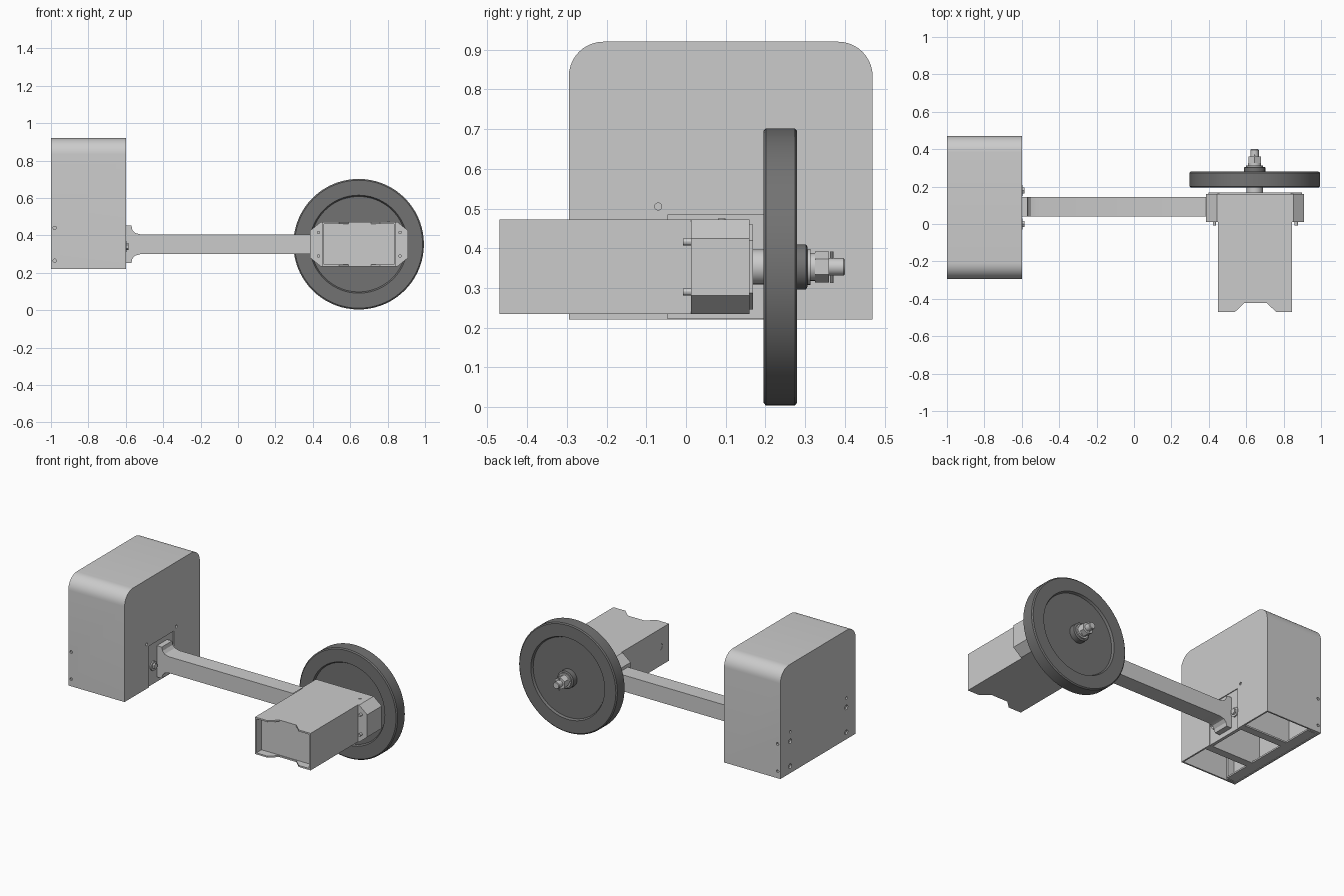
import bpy, bmesh, math
from mathutils import Vector

if "Cube" in bpy.data.objects:
    bpy.data.objects.remove(bpy.data.objects["Cube"])

dark = bpy.data.materials.new("dark_rubber")
dark.diffuse_color = (0.17, 0.17, 0.17, 1)
dark.use_nodes = True
dark.node_tree.nodes["Principled BSDF"].inputs["Base Color"].default_value = dark.diffuse_color


def to3(axis, u, v, w):
    return {"x": (w, u, v), "y": (u, w, v), "z": (u, v, w)}[axis]


def prism(name, pts, axis, a, b, mat=None):
    """Extrude a closed 2D outline along an axis from a to b."""
    bm = bmesh.new()
    face = bm.faces.new([bm.verts.new(to3(axis, u, v, a)) for u, v in pts])
    new = bmesh.ops.extrude_face_region(bm, geom=[face])["geom"]
    shift = Vector(to3(axis, 0, 0, b - a))
    bmesh.ops.translate(bm, vec=shift, verts=[g for g in new if isinstance(g, bmesh.types.BMVert)])
    return finish(name, bm, mat)


def finish(name, bm, mat=None, smooth=True):
    bmesh.ops.recalc_face_normals(bm, faces=bm.faces)
    me = bpy.data.meshes.new(name)
    bm.to_mesh(me)
    bm.free()
    ob = bpy.data.objects.new(name, me)
    bpy.context.collection.objects.link(ob)
    if mat:
        me.materials.append(mat)
    if smooth:
        shade(ob)
    return ob


def shade(ob):
    bpy.ops.object.select_all(action="DESELECT")
    ob.select_set(True)
    bpy.context.view_layer.objects.active = ob
    bpy.ops.object.shade_smooth_by_angle(angle=math.radians(25))


def box(name, x0, x1, y0, y1, z0, z1):
    return prism(name, [(x0, y0), (x1, y0), (x1, y1), (x0, y1)], "z", z0, z1)


def circle(u, v, r, n):
    return [(u + r * math.cos(2 * math.pi * (i + .5) / n), v + r * math.sin(2 * math.pi * (i + .5) / n)) for i in range(n)]


def lathe(name, profile, cx, cz, mat=None, n=72):
    """Revolve a closed (radius, y) profile around the axle; zero radii close the ends."""
    bm = bmesh.new()
    vs = [bm.verts.new((cx + r, y, cz)) for r, y in profile]
    es = [bm.edges.new(p) for p in zip(vs, vs[1:])]
    bmesh.ops.spin(bm, geom=vs + es, cent=(cx, 0, cz), axis=(0, 1, 0), angle=2 * math.pi, steps=n)
    bmesh.ops.remove_doubles(bm, verts=bm.verts, dist=1e-4)
    return finish(name, bm, mat)


def cut(ob, cutters):
    for c in cutters:
        m = ob.modifiers.new("cut", "BOOLEAN")
        m.object, m.operation, m.solver = c, "DIFFERENCE", "EXACT"
        bpy.context.view_layer.objects.active = ob
        bpy.ops.object.modifier_apply(modifier=m.name)
        bpy.data.objects.remove(c)
    shade(ob)


def arch(y0, y1, z0, z1, r, n=10):
    """Box outline with two rounded upper corners."""
    pts = [(y0, z0), (y1, z0)]
    for cy, start in ((y1 - r, 0), (y0 + r, 90)):
        for i in range(n + 1):
            t = math.radians(start + 90 * i / n)
            pts.append((cy + r * math.cos(t), z1 - r + r * math.sin(t)))
    return pts


# Sheet-metal housing: hollow, open underneath, notched for the arm
housing = prism("housing_cover", arch(-.295, .47, .22, .92, .087), "x", -1, -.6)
holes = [prism("cutter", arch(-.285, .46, .1, .91, .077), "x", -.99, -.61),
         box("cutter", -.65, -.55, -.045, .205, .1, .485)]
for y in (.37, -.2):
    for z, r in ((.265, .015), (.425, .015), (.485, .008)):
        holes.append(prism("cutter", circle(y, z, r, 20), "x", -1.05, -.95))
for z in (.265, .44):
    for a, b in ((-.35, -.27), (.44, .52)):
        holes.append(prism("cutter", circle(-.98, z, .009, 16), "y", a, b))
for y in (-.07, .23):
    holes.append(prism("cutter", circle(y, .505, .009, 16), "x", -.65, -.55))
cut(housing, holes)

# Mounting bracket inside the housing
box("bracket_back_plate", -.989, -.975, -.284, .459, .222, .485)
for side, y0, y1 in (("front", -.284, -.274), ("back", .449, .459)):
    box("bracket_flange_" + side, -.975, -.93, y0, y1, .222, .485)
for side, y, s in (("front", -.045, -1), ("back", .205, 1)):
    box("bracket_wall_" + side, -.975, -.612, *sorted((y, y + s * .012)), .222, .485)
    box("bracket_foot_" + side, -.975, -.612, *sorted((y + s * .012, y + s * .05)), .222, .232)
box("bracket_bottom_strip", -.975, -.92, -.27, .445, .222, .232)
box("arm_mount_plate", -.625, -.605, -.045, .205, .222, .485)
for i, y in enumerate((0, .18)):
    prism("mount_washer_%d" % i, circle(y, .34, .03, 28), "x", -.606, -.597)
    prism("mount_bolt_%d" % i, circle(y, .34, .019, 6), "x", -.6, -.585)

# Arm with a flared root
upper = [(-.605, .453), (-.57, .453), (-.565, .43), (-.55, .413), (-.52, .405), (.40, .405)]
arm = upper + [(x, .705 - z if z < .45 else .252) for x, z in reversed(upper)]
prism("arm", arm, "y", .04, .145)

# Motor cover with recessed end and notched lips
motor = box("motor_cover", .45, .845, -.47, .012, .234, .472)
notch = [(.54, -.475), (.54, -.47), (.59, -.423), (.71, -.423), (.76, -.47), (.76, -.475)]
cut(motor, [box("cutter", .46, .835, -.6, -.418, .244, .462),
            prism("cutter", notch, "z", .1, .6),
            prism("cutter", circle(-.385, .355, .02, 20), "x", .4, .452)])


# Gear housing: chamfered block with front rim and corner screws
def octagon(inset):
    q = [(.2625 - inset, .072 - inset / 2), (.205 - inset, .119 - inset)]
    pts = q + [(-x, z) for x, z in reversed(q)]
    pts += [(-x, -z) for x, z in pts]
    return [(.6475 + x, .353 + z) for x, z in pts]


prism("gear_housing", octagon(0), "y", .012, .16)
prism("gear_housing_rim", octagon(.012), "y", .158, .169)
for i, x in enumerate((.43, .867)):
    for j, z in enumerate((.29, .416)):
        prism("housing_screw_%d%d" % (i, j), circle(x, z, .009, 14), "y", -.008, .014)
prism("top_screw", circle(.805, .09, .009, 14), "z", .47, .475)

# Wheel with shallow recesses on both faces
cx, cz = .645, .353
lathe("wheel", [(0, .207), (.255, .207), (.262, .195), (.342, .195), (.349, .201), (.349, .274),
                (.342, .28), (.262, .28), (.255, .266), (0, .266)], cx, cz, dark)

# Axle, hub, nut and pin stacked along the wheel axis
lathe("axle", [(0, .165), (.044, .165), (.044, .21), (0, .21)], cx, cz, None, 32)
lathe("wheel_hub", [(0, .26), (.057, .26), (.057, .302), (.05, .306), (0, .306)], cx, cz, dark, 40)
lathe("washer", [(0, .304), (.045, .304), (.045, .313), (.035, .313), (.035, .325), (0, .325)], cx, cz, None, 32)
prism("axle_nut", circle(cx, cz, .039, 6), "y", .325, .36)
lathe("axle_tip", [(0, .355), (.022, .355), (.022, .396), (.019, .4), (0, .4)], cx, cz, None, 24)
prism("lock_pin", circle(cx, .367, .004, 10), "z", .312, .392)
